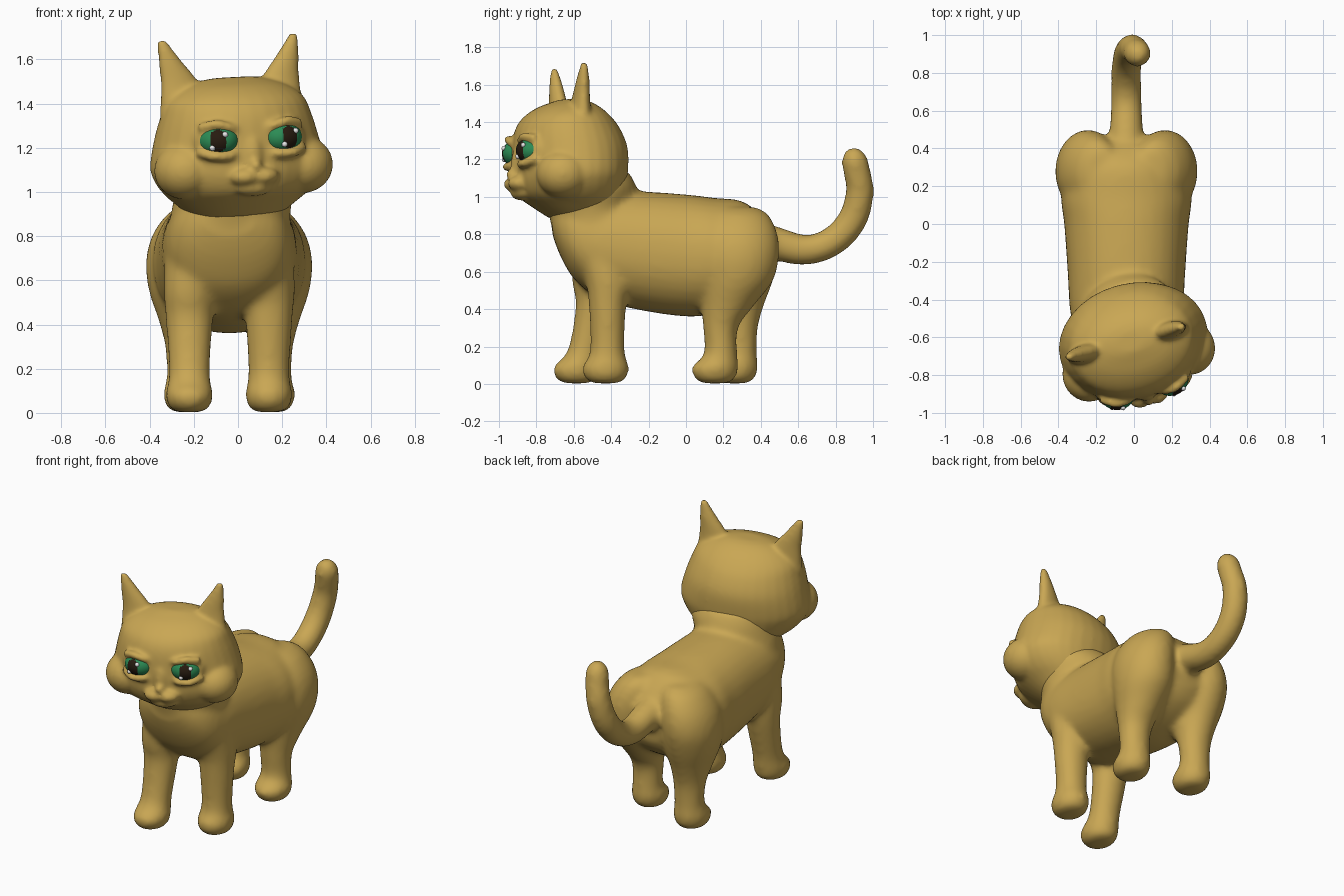
import bpy, bmesh, math
from mathutils import Matrix, Vector

if "Cube" in bpy.data.objects:
    bpy.data.objects.remove(bpy.data.objects["Cube"])

X, Y, Z = Vector((1, 0, 0)), Vector((0, 1, 0)), Vector((0, 0, 1))
CX = -0.04  # centre line of the body


def material(name, rgb):
    m = bpy.data.materials.new(name)
    m.diffuse_color = (*rgb, 1)
    m.use_nodes = True
    m.node_tree.nodes["Principled BSDF"].inputs["Base Color"].default_value = m.diffuse_color
    return m


FUR = material("tan_fur", (0.585, 0.385, 0.088))
GREEN = material("green_iris", (0.025, 0.26, 0.09))
DARK = material("dark_pupil", (0.02, 0.011, 0.005))
WHITE = material("eye_white", (0.8, 0.8, 0.8))


def refine(rings, k=4):
    """Catmull-Rom rings between the given ones."""
    out = []
    for i in range(len(rings) - 1):
        q = [rings[max(i - 1, 0)], rings[i], rings[i + 1], rings[min(i + 2, len(rings) - 1)]]
        for t in (j / k for j in range(k)):
            out.append([0.5 * (2 * b + (c - a) * t + (2 * a - 5 * b + 4 * c - d) * t * t
                               + (3 * b - a - 3 * c + d) * t ** 3) for a, b, c, d in zip(*q)])
    return out + [rings[-1]]


def loft(bm, rings, power=2.0, n=32):
    """Closed skin through rings of (centre, half axis u, half axis v)."""
    loops = []
    for c, u, v in refine(rings):
        loop = []
        for i in range(n):
            a = 2 * math.pi * i / n
            ca, sa = math.cos(a), math.sin(a)
            p = c + u * math.copysign(abs(ca) ** (2 / power), ca) \
                + v * math.copysign(abs(sa) ** (2 / power), sa)
            loop.append(bm.verts.new(p))
        loops.append(loop)
    for a, b in zip(loops, loops[1:]):
        for i in range(n):
            j = (i + 1) % n
            bm.faces.new((a[i], a[j], b[j], b[i]))
    bm.faces.new(loops[0][::-1])
    bm.faces.new(loops[-1])


def stack(bm, rings, power=2.0):
    """Horizontal rings of (x, y, z, rx, ry), put in rising z."""
    loft(bm, [(Vector((x, y, z)), X * rx, Y * ry) for x, y, z, rx, ry in sorted(rings, key=lambda r: r[2])], power)


def tube(bm, pts, side_ref):
    """Round tube through (x, y, z, radius), framed from one fixed direction."""
    ps = [Vector(p[:3]) for p in pts]
    rings = []
    for i, p in enumerate(ps):
        t = (ps[min(i + 1, len(ps) - 1)] - ps[max(i - 1, 0)]).normalized()
        up = t.cross(side_ref).normalized()
        rings.append((p, up.cross(t) * pts[i][3], up * pts[i][3]))
    loft(bm, rings, 2.0, 16)


def ball(bm, c, r):
    m = Matrix.Translation(c) @ Matrix.Diagonal((*r, 1))
    bmesh.ops.create_uvsphere(bm, u_segments=24, v_segments=16, radius=1, matrix=m)


def finish(name, bm, mats, voxel=0, smooth=0):
    bmesh.ops.recalc_face_normals(bm, faces=bm.faces)
    me = bpy.data.meshes.new(name)
    bm.to_mesh(me)
    bm.free()
    for m in mats:
        me.materials.append(m)
    for p in me.polygons:
        p.use_smooth = True
    ob = bpy.data.objects.new(name, me)
    bpy.context.collection.objects.link(ob)
    if voxel:  # fuse the overlapping volumes into one soft skin
        r = ob.modifiers.new("fuse", 'REMESH')
        r.mode, r.voxel_size, r.use_smooth_shade = 'VOXEL', voxel, True
        s = ob.modifiers.new("soften", 'SMOOTH')
        s.factor, s.iterations = 0.5, smooth
    return ob


# Body: torso from chest to rump, (y, bottom, top, half width)
bm = bmesh.new()
torso = [(-0.715, 0.80, 0.94, 0.12), (-0.67, 0.68, 0.99, 0.21), (-0.59, 0.55, 1.02, 0.27),
         (-0.45, 0.45, 1.03, 0.30), (-0.25, 0.395, 1.03, 0.312), (0, 0.36, 1.013, 0.33),
         (0.15, 0.375, 0.995, 0.345), (0.3, 0.43, 0.978, 0.29), (0.4, 0.50, 0.90, 0.22), (0.45, 0.58, 0.83, 0.12)]
loft(bm, [(Vector((CX, y, (b + t) / 2)), X * w, Z * ((t - b) / 2)) for y, b, t, w in torso], 2.2)

# Neck
stack(bm, [(CX, -0.47, 0.78, 0.28, 0.235), (-0.03, -0.505, 0.93, 0.27, 0.235),
           (0, -0.515, 1.05, 0.27, 0.25), (0, -0.54, 1.14, 0.25, 0.23)])

# Legs in mid stride
for s, hind_y, front_y, reach in ((1, 0.185, -0.42, 0), (-1, 0.29, -0.49, 1)):
    hind = [(0.13, 0.27, 0.945, 0.07, 0.11), (0.155, 0.28, 0.9, 0.125, 0.165), (0.19, 0.28, 0.8, 0.16, 0.21),
            (0.207, 0.28, 0.68, 0.17, 0.217), (0.2, 0.27, 0.55, 0.163, 0.195),
            (0.195, (hind_y + 0.26) / 2, 0.42, 0.125, 0.142), (0.19, hind_y, 0.3, 0.1, 0.094),
            (0.19, hind_y, 0.16, 0.093, 0.089), (0.19, hind_y - 0.03, 0.09, 0.11, 0.126),
            (0.19, hind_y - 0.03, 0.03, 0.095, 0.108), (0.19, hind_y - 0.03, 0.003, 0.06, 0.07)]
    paw_y = front_y - 0.01 - 0.085 * reach
    front = [(0.17, -0.47, 0.75, 0.12, 0.14), (0.18, front_y, 0.55, 0.117, 0.12),
             (0.18, front_y, 0.42, 0.107, 0.1), (0.18, front_y - 0.05 * reach, 0.18, 0.093, 0.092),
             (0.18, paw_y, 0.09, 0.107, 0.126), (0.18, paw_y, 0.03, 0.095, 0.11), (0.18, paw_y, 0.003, 0.06, 0.07)]
    for leg in (hind, front):
        stack(bm, [(CX + s * x, y, z, rx, ry) for x, y, z, rx, ry in leg])

# Tail
tube(bm, [(CX, 0.36, 0.78, 0.10), (CX, 0.5, 0.745, 0.09), (CX, 0.62, 0.717, 0.083), (CX, 0.73, 0.735, 0.08),
          (CX, 0.83, 0.80, 0.08), (-0.03, 0.9, 0.90, 0.079), (-0.01, 0.93, 1.03, 0.076),
          (0.01, 0.915, 1.13, 0.073), (0.02, 0.9, 1.2, 0.071), (0.022, 0.895, 1.24, 0.052),
          (0.022, 0.893, 1.262, 0.025)], X)
finish("body", bm, [FUR], 0.017, 14)

# Head pose: turned and tilted a little
POSE = (Matrix.Translation((0, -0.64, 1.15)) @ Matrix.Rotation(math.radians(15), 4, 'Z')
        @ Matrix.Rotation(math.radians(-3), 4, 'Y') @ Matrix.Translation((0, 0, -1.15)))

# Skull, (z, half width, front, back)
bm = bmesh.new()
skull = [(0.89, 0.20, -0.09, 0.23), (0.95, 0.275, -0.18, 0.275), (1.0, 0.335, -0.245, 0.295),
         (1.06, 0.38, -0.275, 0.31), (1.13, 0.4, -0.285, 0.322), (1.25, 0.375, -0.285, 0.325),
         (1.35, 0.345, -0.27, 0.29), (1.42, 0.315, -0.23, 0.24), (1.475, 0.245, -0.155, 0.18),
         (1.508, 0.16, -0.07, 0.12), (1.52, 0.08, -0.03, 0.07)]
stack(bm, [(0, (f + b) / 2, z, w, (b - f) / 2) for z, w, f, b in skull], 2.05)

# Nose, muzzle, chin and bridge
ball(bm, (0, -0.275, 1.12), (0.035, 0.06, 0.035))
ball(bm, (0, -0.245, 1.02), (0.09, 0.06, 0.04))
ball(bm, (0, -0.24, 1.17), (0.06, 0.065, 0.12))

for s in (1, -1):
    ball(bm, (s * 0.043, -0.262, 1.07), (0.072, 0.073, 0.045))
    ball(bm, (s * 0.275, -0.09, 1.11), (0.14, 0.145, 0.13))  # cheek
    ball(bm, (s * 0.145, -0.19, 1.24), (0.12, 0.09, 0.105))  # eye socket
    # Ear
    dx = 0 if s > 0 else 0.025
    stack(bm, [(s * (x + dx), y, z, rx, ry) for x, y, z, rx, ry in (
        (0.205, 0.02, 1.36, 0.12, 0.065), (0.222, 0.025, 1.5, 0.09, 0.047), (0.26, 0.027, 1.6, 0.056, 0.036),
        (0.288, 0.027, 1.675, 0.03, 0.023), (0.296, 0.027, 1.703, 0.02, 0.016))])
    # Slanted upper lid and lower lid
    e = (s * 0.148, -0.22, 1.24)
    for lid in (((-0.1, -0.02, 0.04), (-0.05, -0.055, 0.055), (0.02, -0.055, 0.075), (0.09, -0.01, 0.06)),
                ((-0.1, -0.015, -0.045), (-0.04, -0.06, -0.07), (0.04, -0.06, -0.07), (0.1, -0.005, -0.045))):
        tube(bm, [(e[0] + s * x, e[1] + y, e[2] + z, 0.022) for x, y, z in lid], Z)
bm.transform(POSE)
finish("head", bm, [FUR], 0.011, 12)

# Eyes: pupil, iris and white picked by direction from the gaze axis
for s, side in ((1, "left"), (-1, "right")):
    place = (POSE @ Matrix.Translation((s * 0.148, -0.225, 1.24)) @ Matrix.Rotation(math.radians(15 * s), 4, 'Z')
             @ Matrix.Diagonal((0.094, 0.088, 0.074, 1)))
    bm = bmesh.new()
    bmesh.ops.create_uvsphere(bm, u_segments=48, v_segments=32, radius=1)
    for f in bm.faces:
        d = f.calc_center_median().normalized()
        if d.y < 0 and (d.x / 0.4) ** 2 + (d.z / 0.72) ** 2 < 1:
            f.material_index = 1
        elif d.y > -math.cos(math.radians(72)):
            f.material_index = 2
    bm.transform(place)
    finish(side + "_eye", bm, [GREEN, DARK, WHITE])

    # Glints on the eye
    bm = bmesh.new()
    for d in ((0.34, -0.85, 0.36), (-0.3, -0.85, -0.42)):
        ball(bm, place @ Vector(d).normalized(), (0.013, 0.013, 0.013))
    finish(side + "_eye_glints", bm, [WHITE])
